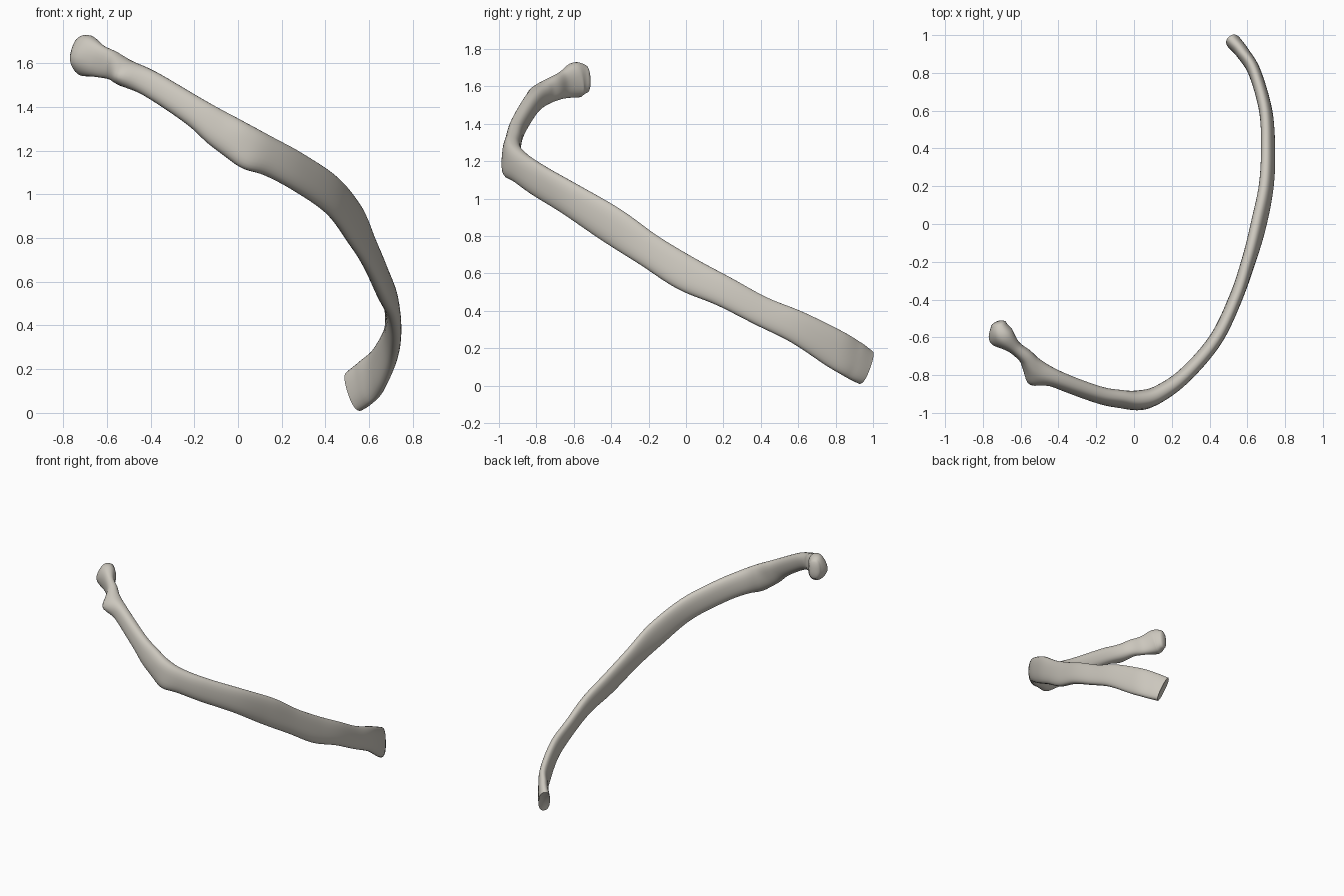
import bpy, bmesh, math
from mathutils import Vector

if "Cube" in bpy.data.objects:
    bpy.data.objects.remove(bpy.data.objects["Cube"], do_unlink=True)

# Stations along the bone: x, y, z, half height, half thickness, inward lean in degrees
STATIONS = [
    (-.715, -.535, 1.64, .075, .042, 0),
    (-.695, -.585, 1.635, .095, .058, 0),
    (-.635, -.65, 1.61, .075, .037, 0),
    (-.575, -.70, 1.59, .066, .04, 0),
    (-.52, -.76, 1.56, .062, .05, 5),
    (-.40, -.825, 1.505, .061, .045, 10),
    (-.20, -.90, 1.38, .068, .043, 12),
    (-.08, -.925, 1.295, .085, .045, 10),
    (.02, -.93, 1.235, .09, .05, 0),
    (.13, -.90, 1.18, .087, .046, 0),
    (.27, -.80, 1.105, .087, .04, 0),
    (.43, -.615, .995, .09, .037, 0),
    (.535, -.40, .86, .099, .036, 0),
    (.605, -.20, .725, .09, .036, 6),
    (.66, 0, .60, .094, .038, 10),
    (.70, .20, .505, .083, .036, 10),
    (.71, .40, .40, .08, .034, 10),
    (.697, .60, .31, .088, .034, 4),
    (.64, .80, .195, .103, .034, 0),
    (.58, .90, .135, .104, .036, 0),
    (.53, .96, .098, .098, .04, 0),
]
# Local swellings: centre, radius, push
BUMPS = [
    (Vector((-.53, -.82, 1.54)), .06, Vector((-.025, -.035, 0))),
    (Vector((.03, -.97, 1.14)), .08, Vector((0, -.015, -.02))),
    (Vector((-.74, -.62, 1.62)), .06, Vector((-.02, -.01, 0))),
]
SIDES, STEPS = 28, 7


def catmull(a, b, c, d, t):
    return [.5 * (2 * q + (r - p) * t + (2 * p - 5 * q + 4 * r - s) * t * t
                  + (3 * q - p - 3 * r + s) * t ** 3) for p, q, r, s in zip(a, b, c, d)]


def sample_path():
    last = len(STATIONS) - 1
    rows = []
    for i in range(last):
        keys = [STATIONS[min(max(i + k, 0), last)] for k in (-1, 0, 1, 2)]
        rows += [catmull(*keys, s / STEPS) for s in range(STEPS)]
    return rows + [list(STATIONS[last])]


def section(bm, row, tangent, scale=1, shift=0):
    """One rounded, flattened ring square to the path."""
    outward = tangent.cross(Vector((0, 0, 1))).normalized()
    up = outward.cross(tangent)
    lean = math.radians(row[5])
    up, outward = (up * math.cos(lean) - outward * math.sin(lean),
                   outward * math.cos(lean) + up * math.sin(lean))
    centre = Vector(row[:3]) + tangent * shift
    ring = []
    for k in range(SIDES):
        a = 2 * math.pi * k / SIDES
        c, s = math.cos(a), math.sin(a)
        across = math.copysign(abs(c) ** .85, c) * row[4] * scale
        along = math.copysign(abs(s) ** .85, s) * row[3] * scale
        p = centre + outward * across + up * along
        for spot, radius, push in BUMPS:
            p += push * math.exp(-((p - spot).length / radius) ** 2)
        ring.append(bm.verts.new(p))
    return ring


bm = bmesh.new()
rows = sample_path()
points = [Vector(r[:3]) for r in rows]
tangents = [(points[min(i + 1, len(points) - 1)] - points[max(i - 1, 0)]).normalized()
            for i in range(len(points))]

# Rounded head, shaft, then the slightly hollow far end
rings = [section(bm, rows[0], tangents[0], math.cos(a), -.022 * math.sin(a))
         for a in (1.3, 1.0, .7, .35)]
rings += [section(bm, r, t) for r, t in zip(rows, tangents)]
rings += [section(bm, rows[-1], tangents[-1], .85, -.002),
          section(bm, rows[-1], tangents[-1], .4, -.01)]
for lower, upper in zip(rings, rings[1:]):
    for k in range(SIDES):
        n = (k + 1) % SIDES
        bm.faces.new((lower[k], lower[n], upper[n], upper[k]))
bm.faces.new(rings[0])
bm.faces.new(rings[-1])
bmesh.ops.recalc_face_normals(bm, faces=bm.faces)

mesh = bpy.data.meshes.new("rib_bone")
bm.to_mesh(mesh)
bm.free()
rib = bpy.data.objects.new("rib_bone", mesh)
bpy.context.collection.objects.link(rib)

# Pale bone colour
bone = bpy.data.materials.new("pale_bone")
bone.use_nodes = True
colour = (.60, .57, .51, 1)
bone.diffuse_color = colour
bone.node_tree.nodes["Principled BSDF"].inputs["Base Color"].default_value = colour
mesh.materials.append(bone)

bpy.context.view_layer.objects.active = rib
rib.select_set(True)
bpy.ops.object.shade_smooth_by_angle(angle=math.radians(50))
